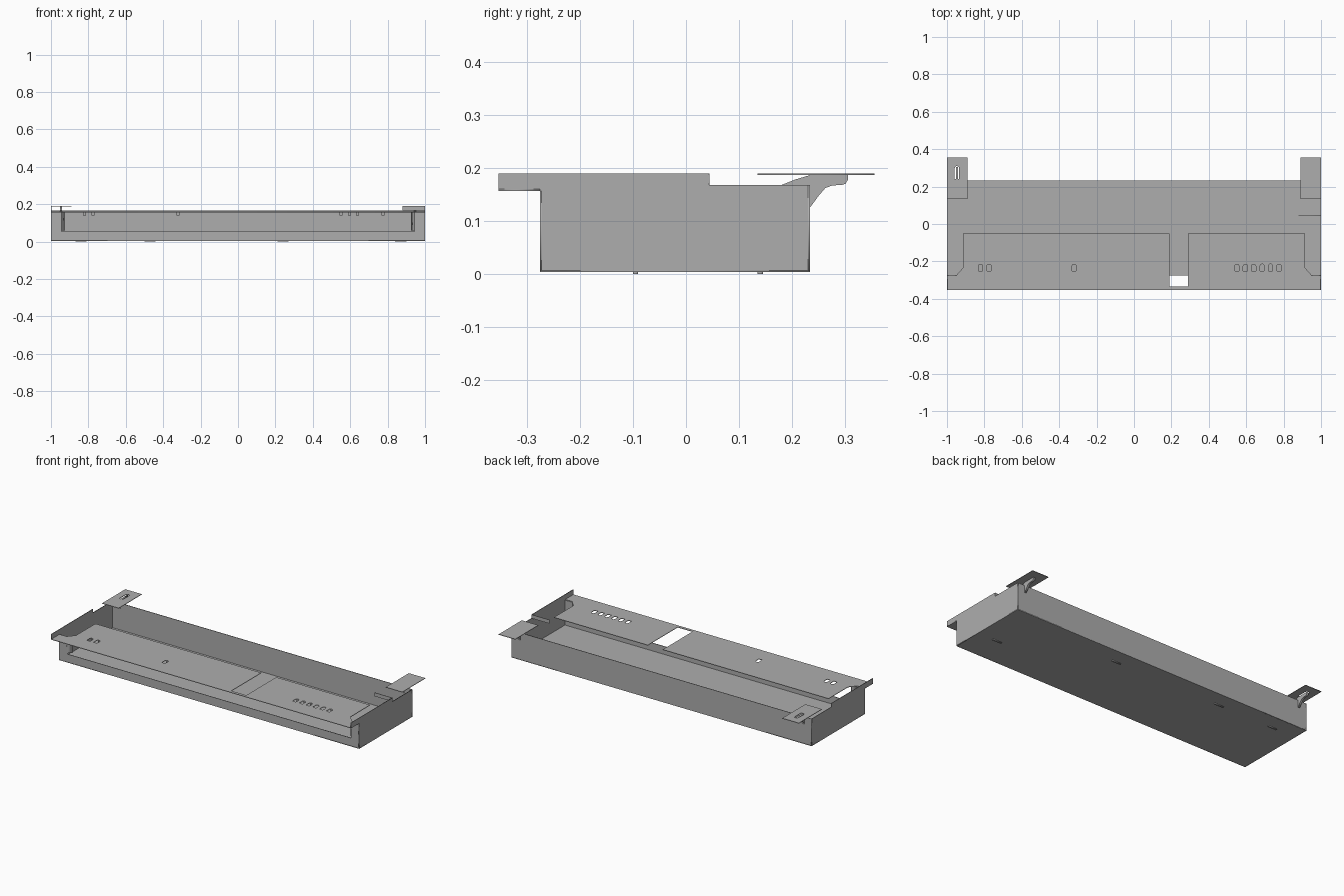
import bpy
from math import cos, sin, pi
from mathutils import Matrix

if "Cube" in bpy.data.objects:
    bpy.data.objects.remove(bpy.data.objects["Cube"])

GREY = 0.42
steel = bpy.data.materials.new("grey sheet steel")
steel.use_nodes = True
steel.diffuse_color = (GREY, GREY, GREY, 1)
steel.node_tree.nodes["Principled BSDF"].inputs["Base Color"].default_value = (GREY, GREY, GREY, 1)

T = 0.003  # sheet thickness
AXES = {  # columns: where the profile's two axes and its normal point
    "z": Matrix(((1, 0, 0), (0, 1, 0), (0, 0, 1))),
    "x": Matrix(((0, 0, 1), (1, 0, 0), (0, 1, 0))),
    "y": Matrix(((1, 0, 0), (0, 0, -1), (0, 1, 0))),
}


def sheet(name, loops, axis, centre, thick=T):
    """Flat plate from an outline and optional holes, facing the given axis."""
    curve = bpy.data.curves.new(name, "CURVE")
    curve.dimensions = "2D"
    curve.fill_mode = "BOTH"
    curve.extrude = thick / 2
    for loop in loops:
        spline = curve.splines.new("POLY")
        spline.points.add(len(loop) - 1)
        for point, (a, b) in zip(spline.points, loop):
            point.co = (a, b, 0, 1)
        spline.use_cyclic_u = True
    helper = bpy.data.objects.new(name, curve)
    bpy.context.collection.objects.link(helper)
    graph = bpy.context.evaluated_depsgraph_get()
    mesh = bpy.data.meshes.new_from_object(helper.evaluated_get(graph))
    bpy.data.objects.remove(helper)
    mesh.transform(AXES[axis].to_4x4())
    mesh.materials.clear()
    mesh.materials.append(steel)
    obj = bpy.data.objects.new(name, mesh)
    obj.location["xyz".index(axis)] = centre
    bpy.context.collection.objects.link(obj)
    return obj


def rect(a0, b0, a1, b1):
    return [(a0, b0), (a1, b0), (a1, b1), (a0, b1)]


def arch(x, y, w, h):
    """Slot with a square front end and a round back end."""
    r = w / 2
    top = [(x + r * cos(i * pi / 6), y + h / 2 - r + r * sin(i * pi / 6)) for i in range(7)]
    return [(x - r, y - h / 2), (x + r, y - h / 2)] + top


FRONT, BACK, LIP = -0.275, 0.233, -0.353
BASE, SHELF, WALL, TOP = 0.004, 0.157, 0.168, 0.19

# Tray floor, back wall and front wall with its wide window
sheet("floor", [rect(-1, FRONT, 1, BACK)], "z", BASE + T / 2)
sheet("back_wall", [rect(-1, BASE, 1, WALL)], "y", BACK - T / 2)
sheet("front_wall", [[(-1, BASE), (1, BASE), (1, SHELF), (0.945, SHELF), (0.945, 0.055),
                      (-0.945, 0.055), (-0.945, SHELF), (-1, SHELF)]], "y", FRONT + T / 2)

# Front shelf: lip strip, two tongues split by a gap, and punched slots
SLOTS = (-0.82, -0.775, -0.32, 0.55, 0.595, 0.64, 0.685, 0.73, 0.775)
outline = [(-1, LIP), (1, LIP), (1, FRONT), (0.95, FRONT), (0.915, -0.235), (0.915, -0.05),
           (0.29, -0.05), (0.29, -0.335), (0.19, -0.335), (0.19, -0.05),
           (-0.915, -0.05), (-0.915, -0.235), (-0.95, FRONT), (-1, FRONT)]
sheet("front_shelf", [outline] + [arch(x, -0.233, 0.022, 0.038) for x in SLOTS], "z", SHELF + T / 2)
for x in SLOTS:
    if x not in (0.685, 0.73):
        sheet("slot_tab", [rect(x - 0.008, 0.14, x + 0.008, SHELF)], "y", -0.214)

# Parts repeated at both ends
side_profile = [(FRONT, BASE), (BACK, BASE), (BACK, WALL), (0.043, WALL), (0.043, TOP),
                (LIP, TOP), (LIP, SHELF), (FRONT, SHELF)]
hook_profile = [(0.18, WALL), (0.205, 0.178), (0.235, TOP - T), (0.305, TOP - T), (0.305, 0.178),
                (0.3, 0.17), (0.293, 0.168), (0.275, 0.167), (0.262, 0.162), (0.25, 0.148),
                (0.233, 0.125), (0.228, 0.14), (0.228, WALL)]
for side, label in ((1, "left"), (-1, "right")):
    sheet(label + "_side_wall", [side_profile], "x", side * (1 - T / 2))
    sheet(label + "_hook", [hook_profile], "x", side * 0.947, 0.012)
    # Angled return beside the window
    sheet(label + "_window_return", [[(side * a, b) for a, b in (
        (0.95, FRONT), (0.946, FRONT), (0.925, -0.25), (0.929, -0.25))]], "z", 0.108, 0.098)
    # Mounting tab, slotted at the right end only
    loops = [rect(side * 0.89, 0.135, side, 0.355)]
    if side < 0:
        loops.append(arch(-0.947, 0.275, 0.024, 0.07))
    sheet(label + "_mounting_tab", loops, "z", TOP - T / 2)

# Upright stop plate at the left end
sheet("left_stop_plate", [rect(0.88, WALL, 1, TOP)], "y", 0.043)

# Low plain pads under the floor
for x, y in ((-0.84, 0.14), (-0.47, 0.14), (0.24, 0.14), (0.87, -0.095)):
    sheet("floor_pad", [rect(x - 0.03, y - 0.005, x + 0.03, y + 0.005)], "z", BASE / 2, BASE)
